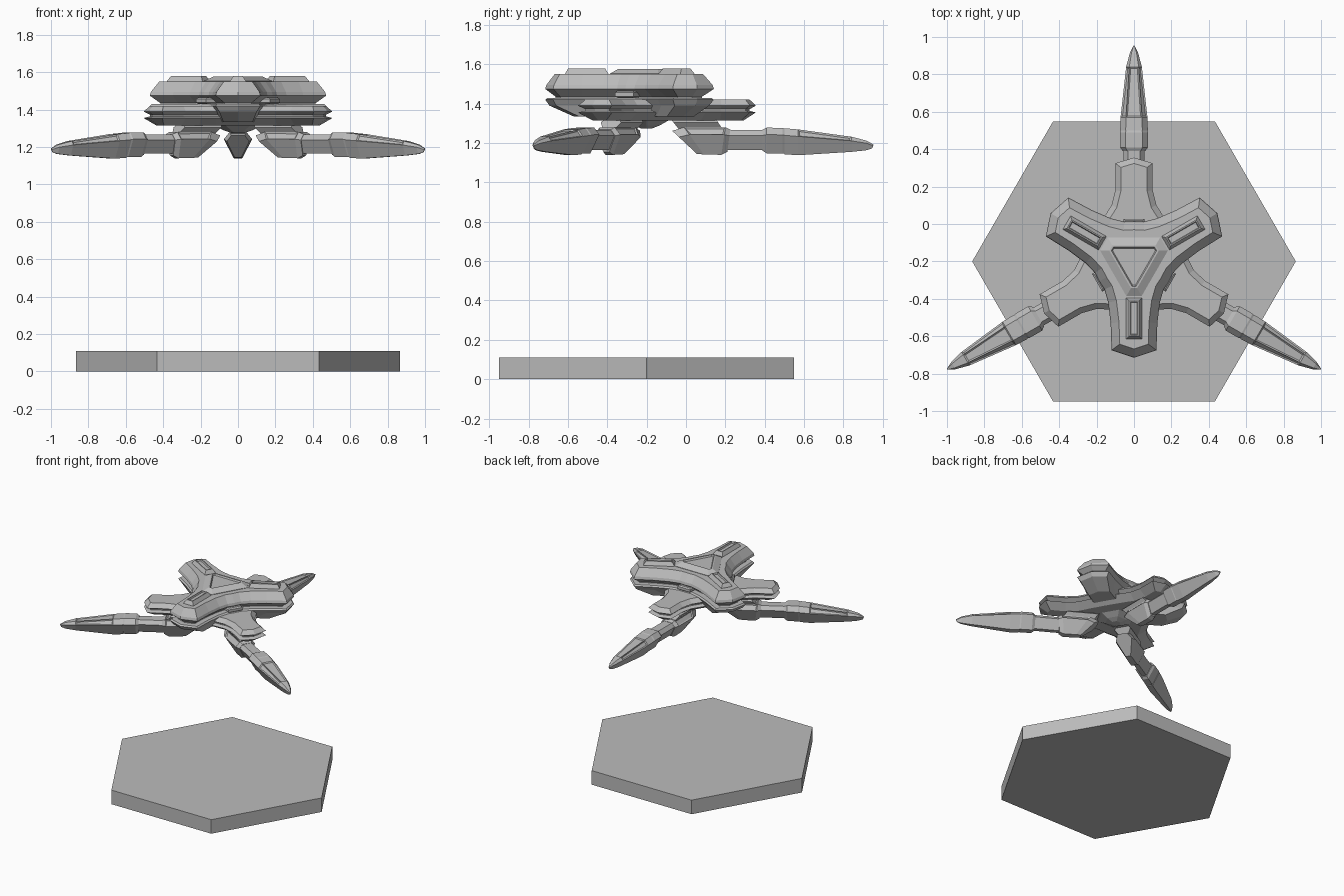
import bpy, bmesh, math
from mathutils import Vector, Matrix

cube = bpy.data.objects.get("Cube")
if cube:
    bpy.data.objects.remove(cube, do_unlink=True)

CENTRE = Vector((0, -0.2, 0))

grey = bpy.data.materials.new("plain_grey")
grey.use_nodes = True
COLOUR = (0.5, 0.5, 0.5, 1)
grey.diffuse_color = COLOUR
grey.node_tree.nodes["Principled BSDF"].inputs["Base Color"].default_value = COLOUR


def loft(name, rings, panels=None):
    """Skin a stack of equal-length rings and cap both ends."""
    bm = bmesh.new()
    loops = [[bm.verts.new(p) for p in ring] for ring in rings]
    n = len(loops[0])
    for a, b in zip(loops, loops[1:]):
        for i in range(n):
            j = (i + 1) % n
            bm.faces.new((a[i], a[j], b[j], b[i]))
    bm.faces.new(loops[0][::-1])
    bm.faces.new(loops[-1])
    bmesh.ops.recalc_face_normals(bm, faces=bm.faces[:])
    if panels:
        picked = [f for f in bm.faces if panels(f)]
        bmesh.ops.inset_individual(bm, faces=picked, thickness=0.011, depth=-0.006)
    mesh = bpy.data.meshes.new(name)
    bm.to_mesh(mesh)
    bm.free()
    mesh.materials.append(grey)
    return mesh


def place(name, mesh, turn=0):
    obj = bpy.data.objects.new(name, mesh)
    obj.location = CENTRE
    obj.rotation_euler.z = math.radians(turn)
    bpy.context.scene.collection.objects.link(obj)


def triple(name, mesh, turn=0):
    for label, angle in (("a", 0), ("b", 120), ("c", 240)):
        place(name + "_" + label, mesh, turn + angle)


def spin(points):
    """Repeat 2D points three times around the centre."""
    return [Matrix.Rotation(math.radians(120 * k), 2) @ Vector(p)
            for k in range(3) for p in points]


def trefoil(valley, side, tip):
    return spin([valley] + side + [tip] + [(-x, y) for x, y in reversed(side)])


def ring(outline, inset, z, scale=1):
    """Offset an outline inwards by an even distance, at height z."""
    pts = [p * scale for p in outline]
    out = []
    for i, p in enumerate(pts):
        a = (p - pts[i - 1]).normalized()
        b = (pts[(i + 1) % len(pts)] - p).normalized()
        na, nb = Vector((-a.y, a.x)), Vector((-b.y, b.x))
        m = (na + nb) / (1 + na.dot(nb))
        out.append((p + m * inset).to_3d() + Vector((0, 0, z)))
    return out


def stack(outline, layers):
    return [ring(outline, *layer) for layer in layers]


# Hexagonal base
hexagon = [Vector((math.cos(k * math.pi / 3), math.sin(k * math.pi / 3))) * 0.865
           for k in range(6)]
place("display_base", loft("display_base", stack(hexagon, [(0, 0), (0, 0.11)])))

# Upper hull, three broad lobes
upper = trefoil((0.186, 0.107), [(0.158, 0.15), (0.138, 0.22), (0.125, 0.33), (0.12, 0.475)],
                (0, 0.515))
place("upper_hull", loft("upper_hull", stack(upper, [
    (0.05, 1.40), (0.05, 1.435), (0, 1.475), (0.005, 1.495), (0.045, 1.55)])), 180)
place("upper_hull_underside", loft("upper_hull_underside", stack(upper, [
    (0.01, 1.335, 0.74), (0.02, 1.39), (0, 1.42), (0.01, 1.43)])), 180)

# Lower hull, lobes between the upper ones, with a groove round the rim
lower = trefoil((0.225, 0.13), [(0.165, 0.23), (0.12, 0.3), (0.1, 0.38), (0.1, 0.525)],
                (0, 0.555))
place("lower_hull", loft("lower_hull", stack(lower, [
    (0.06, 1.315), (0.0, 1.355), (0.03, 1.364), (0.03, 1.372), (0, 1.39), (0.03, 1.42)])))

# Central raised deck with a sunken hatch
deck = spin([(0.14, 0.128), (-0.14, 0.128)])
place("top_deck", loft("top_deck", stack(deck, [
    (0, 1.54), (0, 1.553), (0.042, 1.577), (0.052, 1.577), (0.058, 1.566)])))


# Long sunken pods on the upper lobes
def rect(w, y0, y1):
    return [Vector(p) for p in ((w, y0), (w, y1), (-w, y1), (-w, y0))]


triple("lobe_pod", loft("lobe_pod", stack(rect(0.042, 0.195, 0.415), [
    (0, 1.54), (0, 1.552), (0.016, 1.579), (0.022, 1.579), (0.026, 1.568)])), 180)

# Small sensor housings in the hull valleys
triple("sensor_housing", loft("sensor_housing", stack(rect(0.055, 0.14, 0.228), [
    (0.01, 1.43), (0, 1.437), (0, 1.457), (0.01, 1.465)])))

# Belly boss under the lower hull
place("belly_boss", loft("belly_boss", stack(hexagon, [
    (0, 1.275, 0.04), (0, 1.29, 0.09), (0, 1.32, 0.16)])))


# Struts and blades, with a V-shaped cross section
def section(w, top_y, bottom_y, top, bottom):
    drop = (top - bottom) * 0.27
    mid_y = top_y + (bottom_y - top_y) * 0.27
    half = [(w * 0.6, top_y, top), (w, mid_y, top - drop), (w * 0.3, bottom_y, bottom)]
    return [Vector(p) for p in half] + [Vector((-x, y, z)) for x, y, z in reversed(half)]


def blade_part(name, sections, panels=None):
    triple(name, loft(name, [section(*s) for s in sections], panels))


blade_part("blade_strut", [(0.06, 0.12, 0.18, 1.325, 1.25), (0.06, 0.35, 0.4, 1.325, 1.25)])
blade_part("blade_root", [
    (0.06, 0.13, 0.255, 1.262, 1.145), (0.075, 0.19, 0.29, 1.28, 1.142),
    (0.075, 0.40, 0.38, 1.28, 1.14), (0.058, 0.425, 0.41, 1.268, 1.155)],
    lambda f: f.normal.z > 0.2 and f.calc_area() > 0.006)
blade_part("blade_link", [(0.055, 0.38, 0.38, 1.266, 1.165), (0.055, 0.64, 0.64, 1.266, 1.165)])
blade_part("blade_collar", [
    (0.06, 0.59, 0.59, 1.268, 1.16), (0.075, 0.61, 0.61, 1.278, 1.148),
    (0.075, 0.69, 0.69, 1.277, 1.146), (0.066, 0.71, 0.71, 1.27, 1.15)])
blade_part("blade_tip", [
    (0.074, 0.70, 0.70, 1.275, 1.143), (0.072, 0.77, 0.77, 1.269, 1.138),
    (0.042, 1.04, 1.04, 1.232, 1.155), (0.022, 1.115, 1.115, 1.213, 1.163),
    (0.004, 1.154, 1.145, 1.192, 1.172)],
    lambda f: f.normal.z > 0.2 and f.calc_area() > 0.008)
